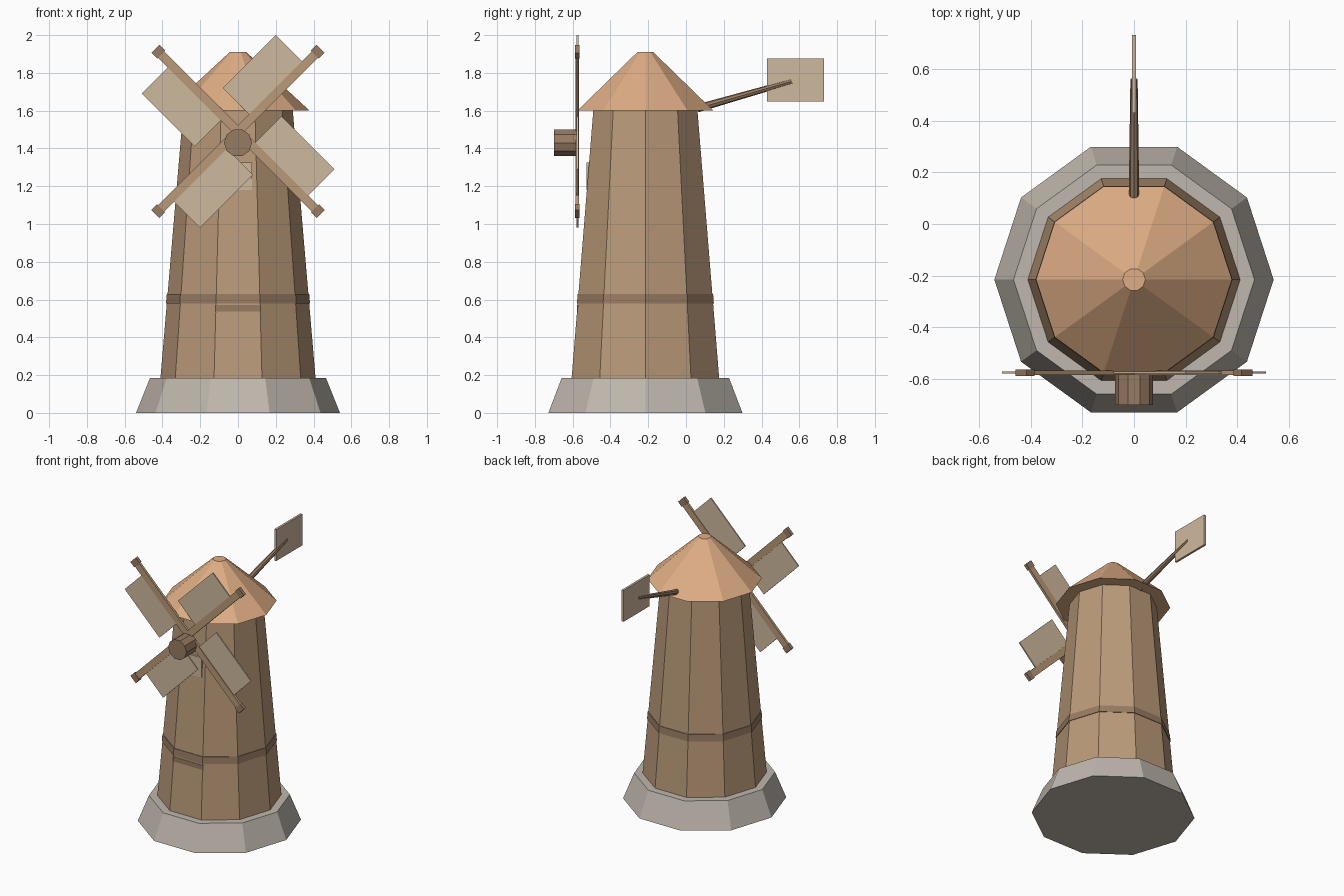
import bpy, bmesh
from math import sin, cos, pi
from mathutils import Matrix, Vector

if "Cube" in bpy.data.objects:
    bpy.data.objects.remove(bpy.data.objects["Cube"])


def material(name, rgb):
    m = bpy.data.materials.new(name)
    m.diffuse_color = (*[(c / 255) ** 2.2 for c in rgb], 1)
    m.use_nodes = True
    m.node_tree.nodes["Principled BSDF"].inputs["Base Color"].default_value = m.diffuse_color
    return m


STONE = material("stone", (190, 182, 172))
WALL = material("wall_wood", (184, 152, 120))
TRIM = material("trim_wood", (150, 122, 98))
ROOF = material("roof_shingle", (222, 172, 132))
CLOTH = material("sail_cloth", (206, 184, 156))


def finish(name, bm, mat):
    bmesh.ops.recalc_face_normals(bm, faces=bm.faces)
    me = bpy.data.meshes.new(name)
    bm.to_mesh(me)
    bm.free()
    me.materials.append(mat)
    ob = bpy.data.objects.new(name, me)
    bpy.context.collection.objects.link(ob)
    return ob


def frustum(name, a, b, ra, rb, mat, n=10):
    """Tapered prism from point a to point b, first corner on the x side."""
    a, b = Vector(a), Vector(b)
    d = (b - a).normalized()
    u = Vector((1, 0, 0))
    v = d.cross(u)
    bm = bmesh.new()
    rings = [[bm.verts.new(p + r * (cos(2 * pi * i / n) * u + sin(2 * pi * i / n) * v))
              for i in range(n)] for p, r in ((a, ra), (b, rb))]
    for i in range(n):
        j = (i + 1) % n
        bm.faces.new((rings[0][i], rings[0][j], rings[1][j], rings[1][i]))
    for ring in rings:
        bm.faces.new(ring)
    return finish(name, bm, mat)


def box(name, lo, hi, mat, matrix=Matrix()):
    """Box between two corners, optionally moved by a matrix."""
    lo, hi = Vector(lo), Vector(hi)
    bm = bmesh.new()
    m = matrix @ Matrix.Translation((lo + hi) / 2) @ Matrix.Diagonal((*(hi - lo), 1))
    bmesh.ops.create_cube(bm, size=1, matrix=m)
    return finish(name, bm, mat)


# Ten-sided tower body
CY = -0.215


def tier(name, z0, z1, r0, r1, mat):
    return frustum(name, (0, CY, z0), (0, CY, z1), r0, r1, mat)


tier("stone_base", 0, 0.185, 0.54, 0.466, STONE)
tier("tower", 0.18, 1.6, 0.411, 0.29, WALL)
tier("tower_band", 0.58, 0.63, 0.381, 0.377, TRIM)
tier("roof", 1.6, 1.91, 0.379, 0.044, ROOF)

# Door and window, set into the sloping front wall
box("door", (-0.12, -0.577, 0.19), (0.12, -0.52, 0.57), TRIM)
box("window", (-0.075, -0.528, 1.18), (0.075, -0.48, 1.325), CLOTH)

# Hub and four sails
frustum("hub", (0, -0.70, 1.43), (0, -0.57, 1.43), 0.074, 0.074, TRIM)
for k in range(4):
    m = Matrix.Translation((0, -0.575, 1.49)) @ Matrix.Rotation(-pi / 4 - k * pi / 2, 4, 'Y')
    box(f"sail_arm_{k + 1}", (0, -0.009, -0.024), (0.60, 0.009, 0.024), WALL, m)
    box(f"sail_tip_{k + 1}", (0.575, -0.012, -0.03), (0.618, 0.012, 0.03), TRIM, m)
    box(f"sail_panel_{k + 1}", (0.106, -0.004, 0.018), (0.502, 0.005, 0.219), CLOTH, m)

# Tail boom and vane
frustum("tail_boom", (0, 0.06, 1.612), (0, 0.56, 1.755), 0.021, 0.014, TRIM, 8)
box("tail_vane", (-0.008, 0.43, 1.648), (0.008, 0.73, 1.877), CLOTH)
